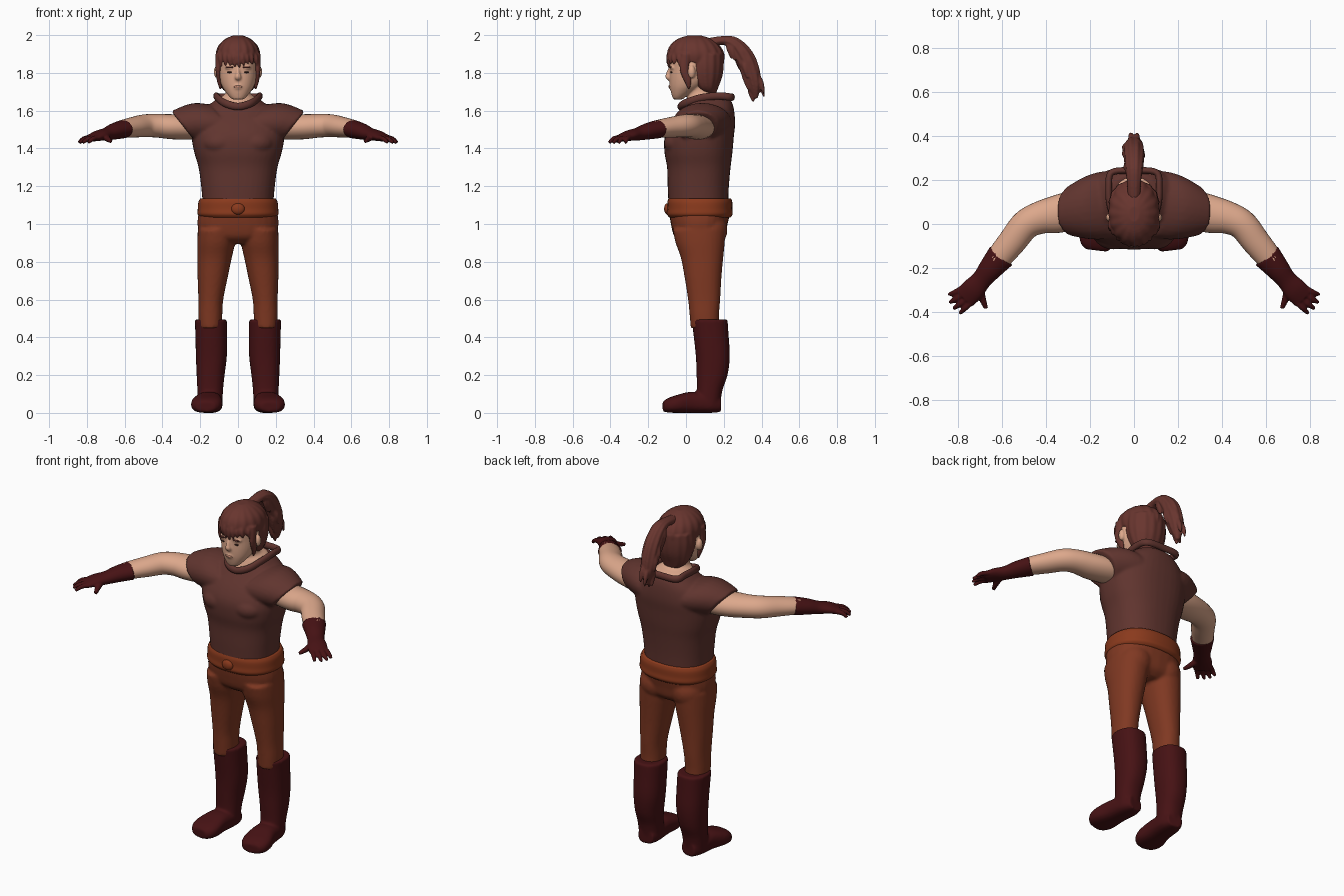
import bpy, bmesh, math, random
from mathutils import Vector, Matrix

random.seed(4)
X, Y, Z = Vector((1, 0, 0)), Vector((0, 1, 0)), Vector((0, 0, 1))


def material(name, rgb):
    m = bpy.data.materials.new(name)
    m.diffuse_color = (*rgb, 1)
    return m


SKIN = material("skin", (0.72, 0.39, 0.26))
LIPS = material("lips", (0.55, 0.25, 0.17))
HAIR = material("hair brown", (0.140, 0.036, 0.028))
SHIRT = material("shirt brown", (0.118, 0.035, 0.028))
PANTS = material("trouser rust", (0.215, 0.040, 0.016))
BELT = material("belt rust", (0.255, 0.042, 0.012))
LEATHER = material("dark red leather", (0.062, 0.006, 0.007))
DARK = material("eye dark", (0.05, 0.02, 0.015))


def smooth_path(pts, steps, closed=False):
    """Catmull-Rom interpolation of control rings."""
    n = len(pts)
    get = (lambda i: Vector(pts[i % n])) if closed else (lambda i: Vector(pts[max(0, min(n - 1, i))]))
    out = []
    for i in range(n if closed else n - 1):
        a, b, c, d = get(i - 1), get(i), get(i + 1), get(i + 2)
        for k in range(steps):
            t = k / steps
            out.append(0.5 * (2 * b + (c - a) * t + (2 * a - 5 * b + 4 * c - d) * t * t
                              + (3 * b - a - 3 * c + d) * t ** 3))
    return out if closed else out + [get(n - 1)]


def tube(bm, pts, up=Z, axis=None, power=2.0, sides=28, steps=4, ripple=0.0, lobes=14, closed=False):
    """Loft elliptical rings; each control ring is (x, y, z, half width, half height)."""
    rings = smooth_path(pts, steps, closed)
    n, loops = len(rings), []
    for i, r in enumerate(rings):
        p = Vector(r[:3])
        if axis:
            t = Vector(axis).normalized()
        else:
            a, b = (i - 1, (i + 1) % n) if closed else (max(i - 1, 0), min(i + 1, n - 1))
            t = (Vector(rings[b][:3]) - Vector(rings[a][:3])).normalized()
        w = t.cross(up).normalized()
        h = w.cross(t)
        loop = []
        for k in range(sides):
            a = 2 * math.pi * k / sides
            c, s = math.cos(a), math.sin(a)
            g = 1 + ripple * math.cos(lobes * a)
            c, s = (math.copysign(abs(v) ** (2 / power), v) * g for v in (c, s))
            loop.append(bm.verts.new(p + w * c * max(r[3], .002) + h * s * max(r[4], .002)))
        loops.append(loop)
    for i in range(n if closed else n - 1):
        A, B = loops[i], loops[(i + 1) % n]
        for k in range(sides):
            bm.faces.new((A[k], A[(k + 1) % sides], B[(k + 1) % sides], B[k]))
    if not closed:
        bm.faces.new(loops[0])
        bm.faces.new(loops[-1])


def stack(bm, rows, x=0.0, **kw):
    """Horizontal rings; each row is (z, y centre, half width, half depth[, x centre])."""
    tube(bm, [(r[4] if len(r) > 4 else x, r[1], r[0], r[2], r[3]) for r in rows], up=Y, axis=Z, **kw)


def ball(bm, centre, radii):
    bmesh.ops.create_uvsphere(bm, u_segments=24, v_segments=14, radius=1,
                              matrix=Matrix.Translation(centre) @ Matrix.Diagonal((*radii, 1)))


def finish(name, bm, mat, voxel=0.0, soft=3, mirror=False):
    bmesh.ops.recalc_face_normals(bm, faces=bm.faces)
    me = bpy.data.meshes.new(name)
    bm.to_mesh(me)
    bm.free()
    me.materials.append(mat)
    me.polygons.foreach_set("use_smooth", [True] * len(me.polygons))
    ob = bpy.data.objects.new(name, me)
    bpy.context.collection.objects.link(ob)
    if voxel:
        m = ob.modifiers.new("fuse", 'REMESH')
        m.mode, m.voxel_size, m.use_smooth_shade = 'VOXEL', voxel, True
        m = ob.modifiers.new("soften", 'SMOOTH')
        m.factor, m.iterations = 0.5, soft
    if mirror:
        ob.modifiers.new("other side", 'MIRROR')
    return ob


# Boots
bm = bmesh.new()
stack(bm, [(.04, .115, .064, .066, .147), (.12, .125, .068, .068, .147), (.2, .138, .074, .082, .145),
           (.3, .142, .082, .09, .141), (.42, .132, .084, .093, .142), (.495, .125, .085, .095, .144)], power=2.3)
tube(bm, [(.14, .182, .045, .045, .04), (.145, .13, .05, .064, .05), (.155, .03, .056, .07, .056),
          (.165, -.05, .047, .083, .047), (.17, -.095, .04, .074, .038), (.172, -.12, .034, .05, .026)],
     axis=(.12, -1, 0), power=2.6)
finish("boots", bm, LEATHER, .008, 3, mirror=True)

# Trousers: pelvis and both legs
bm = bmesh.new()
stack(bm, [(.895, .075, .11, .09), (.93, .072, .19, .132), (.99, .07, .214, .148), (1.06, .072, .208, .16),
           (1.12, .07, .19, .155)], power=2.3)
for s in (-1, 1):
    stack(bm, [(z, y, rx, ry, s * x) for z, y, rx, ry, x in
               [(.45, .1, .062, .075, .147), (.52, .097, .064, .078, .147), (.6, .096, .066, .085, .144),
                (.72, .09, .08, .098, .134), (.82, .085, .091, .112, .124), (.9, .075, .1, .13, .116),
                (.97, .07, .1, .14, .113)]], power=2.2)
    ball(bm, (s * .1, .12, .97), (.1, .1, .1))
finish("trousers", bm, PANTS, .009, 4)

# Belt and buckle
bm = bmesh.new()
stack(bm, [(1.035, .073, .2, .162), (1.052, .073, .214, .174), (1.08, .073, .213, .172),
           (1.115, .073, .21, .172), (1.135, .073, .2, .166)], power=2.3, sides=48)
finish("belt", bm, BELT).data.polygons
bm = bmesh.new()
ball(bm, (0, -.098, 1.08), (.035, .018, .03))
finish("buckle", bm, BELT)

# Shirt: torso, chest and slanted sleeves
bm = bmesh.new()
stack(bm, [(1.11, .065, .187, .158), (1.2, .065, .195, .162), (1.3, .068, .209, .168), (1.38, .066, .232, .18),
           (1.46, .07, .245, .183), (1.53, .09, .235, .17), (1.6, .115, .19, .14), (1.645, .125, .135, .118),
           (1.665, .125, .108, .1)], power=2.35, sides=40)
for s in (-1, 1):
    ball(bm, (s * .095, -.025, 1.43), (.1, .092, .07))
    tube(bm, [(s * .07, .09, 1.535, .15, .125), (s * .14, .085, 1.535, .155, .135),
              (s * .21, .075, 1.528, .143, .125), (s * .29, .06, 1.517, .112, .102)], axis=(s * .78, 0, -.62))
finish("shirt", bm, SHIRT, .009, 4)

# Collar
bm = bmesh.new()
half = [(.07, -.005, 1.64), (.108, .08, 1.668), (.115, .17, 1.678), (.1, .235, 1.672)]
loop = [(0, -.03, 1.622)] + half + [(0, .243, 1.672)] + [(-x, y, z) for x, y, z in reversed(half)]
tube(bm, [(*p, .015, .02) for p in loop], closed=True, sides=14, steps=6)
finish("collar", bm, SHIRT)

# Arms
bm = bmesh.new()
tube(bm, [(.16, .08, 1.515, .08, .062), (.26, .065, 1.513, .088, .066), (.35, .045, 1.515, .086, .066),
          (.43, .028, 1.52, .074, .062), (.495, -.005, 1.52, .068, .06), (.555, -.08, 1.512, .064, .054),
          (.62, -.16, 1.502, .057, .045), (.65, -.2, 1.495, .045, .038)], steps=6)
finish("arms", bm, SKIN, mirror=True)

# Gloves with fingers
bm = bmesh.new()
tube(bm, [(.605, -.145, 1.503, .066, .049), (.655, -.205, 1.49, .054, .043), (.695, -.255, 1.476, .046, .034),
          (.735, -.3, 1.468, .054, .028), (.772, -.338, 1.455, .052, .019)])
bases = [(.788, -.303), (.775, -.322), (.759, -.342), (.742, -.358)]
tips = [(.843, -.32), (.84, -.357), (.822, -.385), (.793, -.406)]
for (bx, by), (tx, ty) in zip(bases, tips):
    tube(bm, [(bx - .02, by + .02, 1.462, .013, .013), ((bx + tx) / 2, (by + ty) / 2, 1.452, .013, .013),
              (tx, ty, 1.43, .009, .009)], sides=12)
tube(bm, [(.705, -.28, 1.468, .02, .02), (.692, -.335, 1.452, .017, .016), (.674, -.384, 1.438, .01, .01)],
     sides=12)
finish("gloves", bm, LEATHER, .0055, 2, mirror=True)

# Neck, head, ears and nose
bm = bmesh.new()
stack(bm, [(1.62, .11, .12, .12), (1.665, .112, .1, .105), (1.69, .085, .068, .075), (1.74, .07, .064, .075),
           (1.8, .06, .06, .07)])
stack(bm, [(1.66, -.042, .03, .025), (1.675, -.036, .046, .037), (1.7, -.018, .066, .062), (1.73, .005, .085, .09),
           (1.77, .023, .098, .11), (1.82, .03, .103, .117), (1.88, .035, .104, .126), (1.94, .04, .085, .105),
           (1.975, .045, .05, .06)], power=2.15, sides=36)
tube(bm, [(0, -.083, 1.83, .008, .008), (0, -.092, 1.8, .01, .012), (0, -.094, 1.777, .018, .015),
          (0, -.082, 1.765, .012, .008)], up=Y, sides=14)
for s in (-1, 1):
    ball(bm, (s * .112, .03, 1.805), (.016, .02, .034))
    ball(bm, (s * .04, -.065, 1.828), (.03, .022, .01))
ball(bm, (0, -.07, 1.727), (.03, .022, .02))
finish("head and neck", bm, SKIN, .006, 3)

# Eyes, brows and lips
for name, mat, z, y, r in (("eyes", DARK, 1.803, -.077, (.016, .006, .005)),
                           ("brows", HAIR, 1.83, -.081, (.024, .007, .005))):
    bm = bmesh.new()
    ball(bm, (.042, y, z), r)
    finish(name, bm, mat, mirror=True)
bm = bmesh.new()
ball(bm, (0, -.088, 1.727), (.024, .006, .006))
finish("lips", bm, LIPS)

# Hair cap, sideburns and fringe
bm = bmesh.new()
stack(bm, [(1.685, .13, .045, .028), (1.72, .11, .085, .06), (1.78, .102, .106, .09), (1.84, .1, .114, .1),
           (1.9, .1, .11, .1)], ripple=.02, sides=84)
stack(bm, [(1.855, .052, .108, .146), (1.9, .051, .116, .15), (1.945, .047, .102, .13), (1.98, .045, .066, .088),
           (1.998, .045, .025, .035)], ripple=.02, sides=84, lobes=16)
for s in (-1, 1):
    tube(bm, [(s * .095, .0, 1.9, .03, .025), (s * .105, -.01, 1.82, .024, .014), (s * .1, .01, 1.76, .02, .012),
              (s * .092, .015, 1.715, .006, .006)], up=X, sides=14)
for i in range(9):
    x = (i - 4) * .023
    y = .052 - .147 * math.sqrt(1 - (x / .118) ** 2)
    tube(bm, [(x * .7, y + .03, 1.93, .014, .014), (x, y + .004, 1.885, .015, .014),
              (x + .008, y + .004, random.uniform(1.825, 1.85), .005, .005)], up=X, sides=12)
finish("hair", bm, HAIR, .006, 2)

# Ponytail with shaggy locks
bm = bmesh.new()
tail = [(0, .12, 1.955, .03, .03), (0, .19, 1.972, .023, .032), (0, .255, 1.955, .036, .04),
        (0, .31, 1.885, .05, .046), (0, .345, 1.8, .048, .044), (0, .362, 1.73, .034, .034),
        (0, .37, 1.665, .01, .012)]
tube(bm, tail, up=X, ripple=.06, lobes=9, sides=54)
spine = smooth_path(tail, 4)
for i in range(22):
    r = spine[7 + i % 14]
    a = random.uniform(0, 2 * math.pi)
    dx, dy = math.cos(a) * r[4] * .85, math.sin(a) * r[3] * .85
    tube(bm, [(dx * .8, r[1] + dy * .8, r[2], .015, .015), (dx * 1.1, r[1] + dy + .012, r[2] - .04, .015, .013),
              (dx * 1.1, r[1] + dy + .024, max(r[2] - .09, 1.645), .005, .005)], up=X, sides=10)
finish("ponytail", bm, HAIR, .006, 2)
